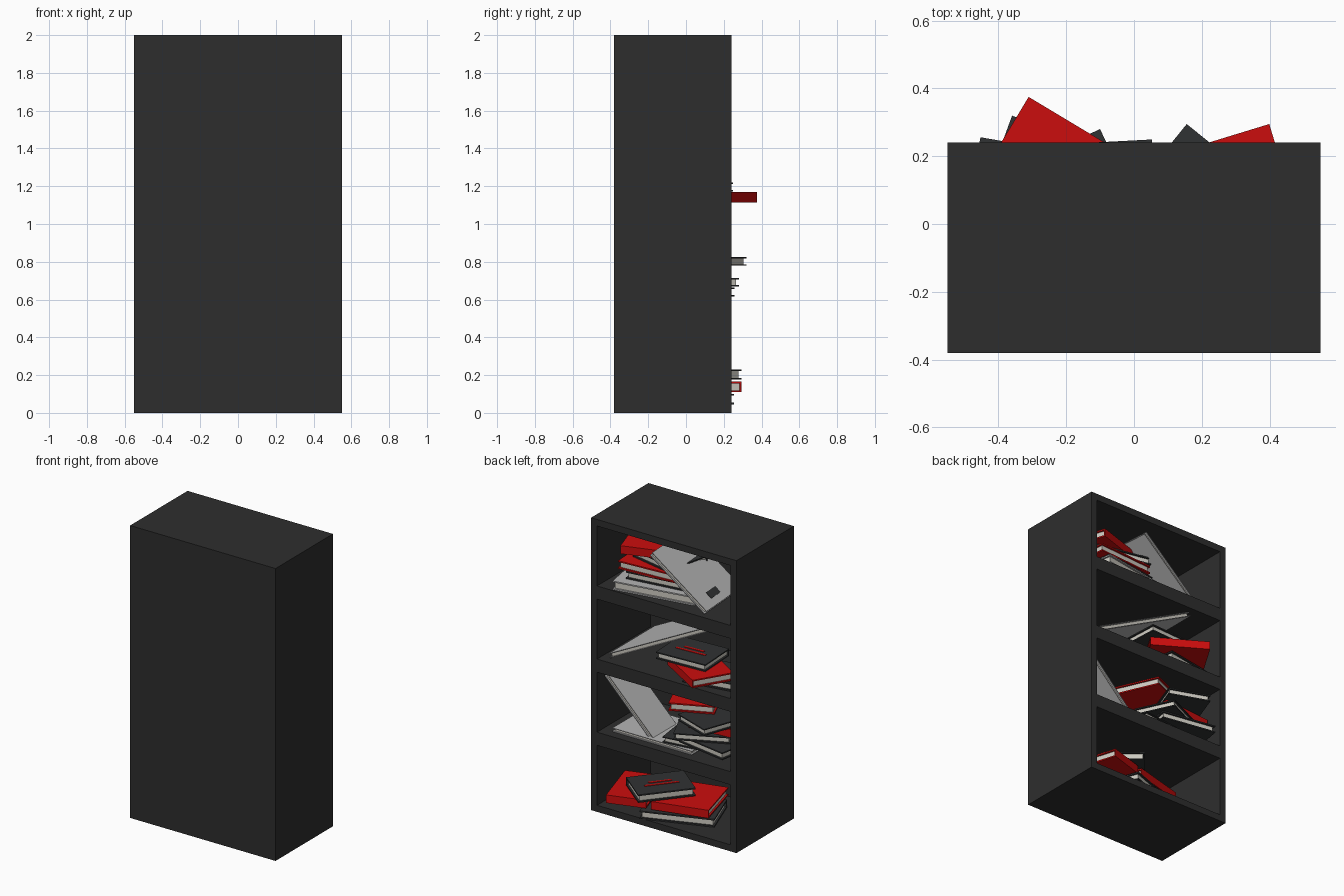
import bpy, bmesh
from math import radians
from mathutils import Matrix, Vector

cube = bpy.data.objects.get("Cube")
if cube:
    bpy.data.objects.remove(cube, do_unlink=True)


def material(name, rgb):
    m = bpy.data.materials.new(name)
    m.use_nodes = True
    m.diffuse_color = (*rgb, 1)
    m.node_tree.nodes["Principled BSDF"].inputs["Base Color"].default_value = (*rgb, 1)
    return m


CASE = material("charcoal case", (0.027, 0.027, 0.027))
DARK = material("dark cover", (0.03, 0.032, 0.033))
RED = material("red cover", (0.6, 0.004, 0.004))
GREY = material("pale grey cover", (0.46, 0.46, 0.46))
PAGE = material("paper", (0.62, 0.6, 0.54))


def box(bm, lo, hi, slot=0):
    """Add an axis-aligned box between two corners."""
    lo, hi = Vector(lo), Vector(hi)
    mat = Matrix.Translation((lo + hi) / 2) @ Matrix.Diagonal((*(hi - lo), 1))
    verts = bmesh.ops.create_cube(bm, size=1, matrix=mat)["verts"]
    for f in {f for v in verts for f in v.link_faces}:
        f.material_index = slot


def finish(bm, name, mats, matrix=Matrix()):
    mesh = bpy.data.meshes.new(name)
    bm.to_mesh(mesh)
    bm.free()
    for m in mats:
        mesh.materials.append(m)
    ob = bpy.data.objects.new(name, mesh)
    ob.matrix_world = matrix
    bpy.context.collection.objects.link(ob)
    return ob


# Case: closed at the front (-y), open at the back (+y)
W, Y0, Y1, H, T = 0.55, -0.38, 0.24, 2.0, 0.045


def panel(name, lo, hi):
    bm = bmesh.new()
    box(bm, lo, hi)
    finish(bm, name, [CASE])


panel("closed_panel", (-W, Y0, 0), (W, Y0 + T, H))
for side, label in ((-1, "right"), (1, "left")):
    xs = sorted((side * W, side * (W - T)))
    panel(label + "_side", (xs[0], Y0 + T, 0), (xs[1], Y1, H))
for label, z0, z1 in (("base", 0, T), ("lower_shelf", 0.5 - T, 0.5 + T),
                      ("middle_shelf", 1 - T, 1 + T),
                      ("upper_shelf", 1.5 - T, 1.5 + T), ("top_board", H - T, H)):
    panel(label, (T - W, Y0 + T, z0), (W - T, Y1, z1))


def book(name, cover, pos, size, turn=0, tilt=0, spine=-1, trim=None):
    """Hardback: two boards, a spine on the -y or +y side, inset paper, optional trim."""
    w, d, t = (s / 2 for s in size)
    c, inset = min(0.009, t / 3), 0.012
    bm = bmesh.new()
    for s in (-1, 1):
        zs = sorted((s * t, s * (t - c)))
        box(bm, (-w, -d, zs[0]), (w, d, zs[1]))
    ys = sorted((spine * d, spine * (d - c)))
    box(bm, (-w, ys[0], c - t), (w, ys[1], t - c))
    back, fore = spine * (d - c), -spine * (d - inset)
    box(bm, (inset - w, min(back, fore), c - t),
        (w - inset, max(back, fore), t - c), 1)
    if trim == "stripes":
        for y, half in ((0.02, 0.6), (-0.02, 0.4)):
            box(bm, (-w * half, y - 0.008, t), (w * half, y + 0.008, t + 0.003), 2)
    elif trim == "label":
        x = -w * 0.7
        box(bm, (x - 0.025, -0.02, t), (x + 0.025, 0.09, t + 0.003), 2)
    rot = Matrix.Rotation(radians(turn), 4, "Z") @ Matrix.Rotation(radians(tilt), 4, "Y")
    accent = DARK if cover == GREY else RED
    finish(bm, name, [cover, PAGE, accent], Matrix.Translation(pos) @ rot)


# Bottom compartment
book("bottom_dark_book", DARK, (0, 0.03, 0.073), (0.48, 0.3, 0.055), 20)
book("bottom_red_book_left", RED, (0.33, 0.075, 0.138), (0.26, 0.38, 0.055), 17, 0, 1)
book("bottom_red_book_right", RED, (-0.02, -0.01, 0.137), (0.38, 0.36, 0.055), 15, 0, 1)
book("bottom_striped_book", DARK, (0.144, 0.066, 0.203), (0.37, 0.27, 0.055), 51, 0, -1,
     "stripes")

# Third compartment
book("low_flat_grey_book", GREY, (0.13, 0, 0.559), (0.6, 0.36, 0.025))
book("low_leaning_grey_book", GREY, (0.325, 0.03, 0.735), (0.5, 0.25, 0.03), 0, -45)
book("low_dark_book_a", DARK, (-0.12, 0.02, 0.595), (0.38, 0.28, 0.04), 8)
book("low_dark_book_b", DARK, (-0.29, 0.085, 0.64), (0.38, 0.28, 0.05), -10)
book("low_dark_book_c", DARK, (-0.204, 0.077, 0.692), (0.36, 0.28, 0.046), 25)
book("low_red_book_under", RED, (-0.3, 0.01, 0.747), (0.36, 0.28, 0.055), 5, 0, 1)
book("low_dark_book_d", DARK, (-0.293, 0.093, 0.802), (0.28, 0.38, 0.046), -20)
book("low_red_book_top", RED, (-0.077, -0.013, 0.852), (0.29, 0.38, 0.055), 24)

# Second compartment
book("mid_leaning_grey_book", GREY, (0.075, -0.05, 1.255), (0.82, 0.5, 0.03), 0, 27)
book("mid_dark_book", DARK, (-0.29, 0.05, 1.078), (0.38, 0.28, 0.055), 10)
book("mid_red_book", RED, (-0.22, 0.157, 1.142), (0.38, 0.28, 0.055), -31, 0, 1)
book("mid_striped_book", DARK, (-0.12, 0.1, 1.195), (0.36, 0.28, 0.048), 3, 0, -1,
     "stripes")

# Top compartment
book("top_flat_grey_book", GREY, (0.15, -0.01, 1.578), (0.56, 0.4, 0.06), 10)
book("top_dark_book", DARK, (0.16, 0, 1.636), (0.4, 0.28, 0.05), 8)
book("top_red_book", RED, (0.2, 0, 1.69), (0.42, 0.3, 0.055), 4)
book("top_dark_book_high", DARK, (0.14, -0.03, 1.745), (0.38, 0.28, 0.05), -12)
book("top_red_book_high", RED, (0.25, -0.02, 1.8), (0.36, 0.28, 0.055), 18, 0, 1)
book("top_leaning_grey_book", GREY, (-0.08, 0.01, 1.715), (0.5, 0.42, 0.03), 4, -38, -1,
     "label")
